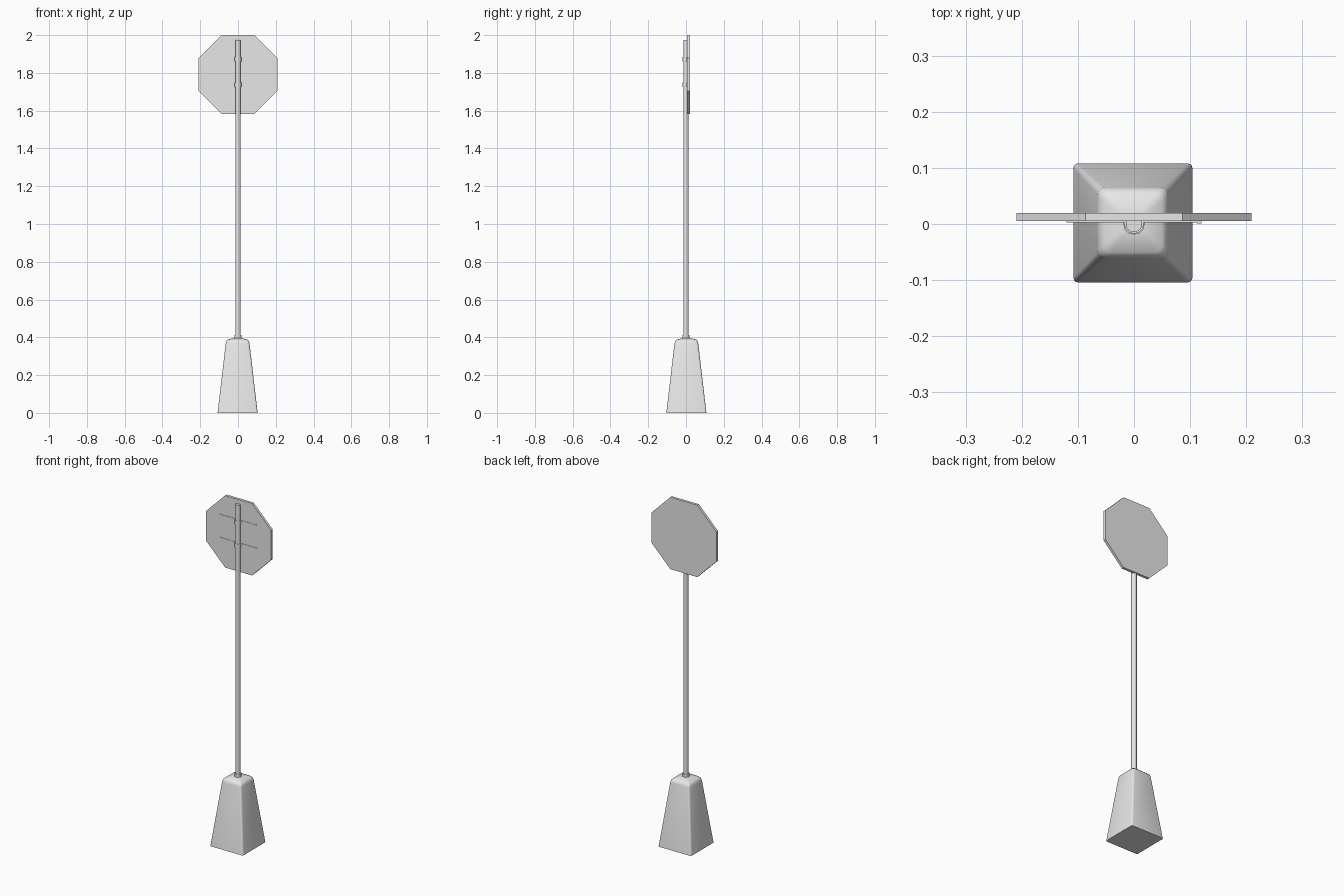
import bpy, bmesh, math

cube = bpy.data.objects.get("Cube")
if cube:
    bpy.data.objects.remove(cube, do_unlink=True)

grey = bpy.data.materials.new("light_grey")
grey.use_nodes = True
grey.diffuse_color = (0.8, 0.8, 0.8, 1)
grey.node_tree.nodes["Principled BSDF"].inputs["Base Color"].default_value = (0.8, 0.8, 0.8, 1)


def loft(name, rings, smooth=True):
    """Closed skin through a list of rings with equal point counts."""
    bm = bmesh.new()
    loops = [[bm.verts.new(p) for p in ring] for ring in rings]
    n = len(loops[0])
    for a, b in zip(loops, loops[1:]):
        for i in range(n):
            j = (i + 1) % n
            bm.faces.new((a[i], a[j], b[j], b[i]))
    bm.faces.new(loops[0][::-1])
    bm.faces.new(loops[-1])
    bmesh.ops.recalc_face_normals(bm, faces=bm.faces)
    mesh = bpy.data.meshes.new(name)
    bm.to_mesh(mesh)
    bm.free()
    mesh.materials.append(grey)
    obj = bpy.data.objects.new(name, mesh)
    bpy.context.collection.objects.link(obj)
    if smooth:
        bpy.ops.object.select_all(action='DESELECT')
        bpy.context.view_layer.objects.active = obj
        obj.select_set(True)
        bpy.ops.object.shade_smooth_by_angle(angle=math.radians(35))
    return obj


def circle(r, z, n=12):
    return [(r * math.cos(math.tau * i / n), r * math.sin(math.tau * i / n), z) for i in range(n)]


def rounded_square(half, corner, z, cx=-0.002, cy=0.002):
    pts = []
    for q in range(4):
        for k in range(4):
            t = math.pi / 2 * (q + k / 3)
            sx = 1 if q in (0, 3) else -1
            sy = 1 if q < 2 else -1
            pts.append((cx + sx * (half - corner) + corner * math.cos(t),
                        cy + sy * (half - corner) + corner * math.sin(t), z))
    return pts


def box(name, x0, x1, y0, y1, z0, z1):
    return loft(name, [[(x0, y0, z), (x1, y0, z), (x1, y1, z), (x0, y1, z)] for z in (z0, z1)], False)


# Tapered foot with a softly crowned top
foot = [(0.106, 0.008, 0), (0.063, 0.012, 0.368), (0.060, 0.014, 0.380),
        (0.052, 0.014, 0.388), (0.018, 0.006, 0.397)]
loft("foot", [rounded_square(*f) for f in foot])

# Pole and the collar where it enters the foot
loft("pole", [circle(0.0145, 0.38), circle(0.0145, 1.975)])
loft("pole_collar", [circle(0.019, 0.38), circle(0.019, 0.412)])

# Octagonal sign plate
radius = 0.209 / math.cos(math.pi / 8)
plate = [(radius * math.cos(math.pi / 8 * (2 * i + 1)),
          1.791 + radius * math.sin(math.pi / 8 * (2 * i + 1))) for i in range(8)]
loft("sign_plate", [[(x, y, z) for x, z in plate] for y in (0.005, 0.02)], False)

# Two mounting straps, each with a clamp round the pole and a raised end
for label, z in (("upper", 1.872), ("lower", 1.738)):
    box(label + "_strap", -0.12, 0.12, 0.003, 0.008, z - 0.012, z + 0.012)
    box(label + "_strap_end", 0.112, 0.12, 0.001, 0.008, z - 0.012, z + 0.012)
    loft(label + "_clamp", [circle(0.0175, z - 0.012), circle(0.0175, z + 0.012)])
